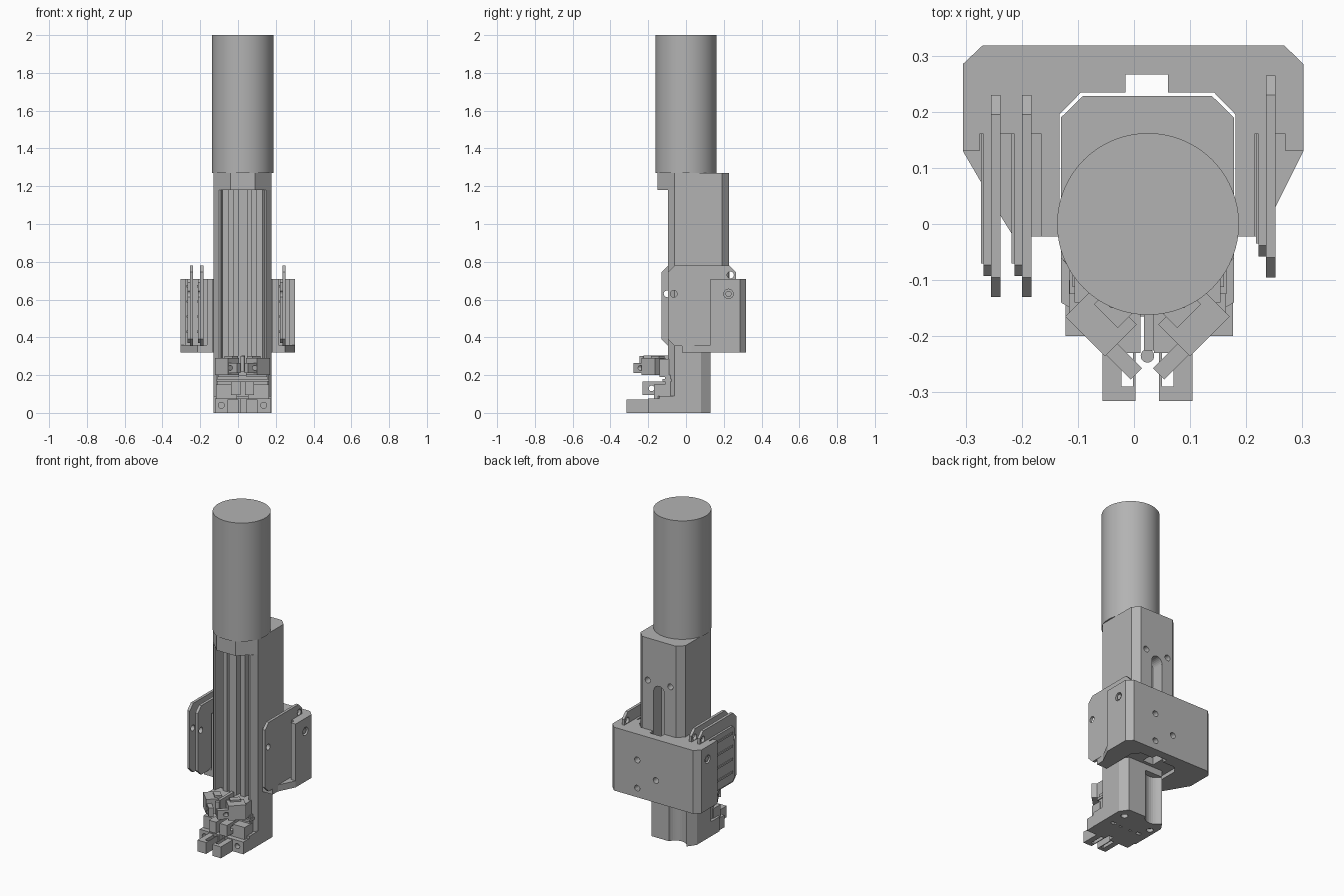
import bpy, bmesh, math
from mathutils import Matrix, Vector

cube = bpy.data.objects.get("Cube")
if cube:
    bpy.data.objects.remove(cube, do_unlink=True)

GREY = (0.45, 0.45, 0.45, 1)
mat = bpy.data.materials.new("plain grey")
mat.use_nodes = True
mat.diffuse_color = GREY
mat.node_tree.nodes["Principled BSDF"].inputs["Base Color"].default_value = GREY

CX = 0.024  # centre line of the column


def finish(name, bm):
    bmesh.ops.recalc_face_normals(bm, faces=bm.faces)
    me = bpy.data.meshes.new(name)
    bm.to_mesh(me)
    bm.free()
    ob = bpy.data.objects.new(name, me)
    bpy.context.collection.objects.link(ob)
    me.materials.append(mat)
    return ob


def prism(name, pts, lo, hi, axis="z"):
    """Extrude an outline: (x, y) along z, or (y, z) along x."""
    bm = bmesh.new()
    place = (lambda a, b: (a, b, lo)) if axis == "z" else (lambda a, b: (lo, a, b))
    face = bm.faces.new([bm.verts.new(place(*p)) for p in pts])
    moved = bmesh.ops.extrude_face_region(bm, geom=[face])["geom"]
    step = Vector((0, 0, hi - lo)) if axis == "z" else Vector((hi - lo, 0, 0))
    bmesh.ops.translate(bm, vec=step, verts=[v for v in moved if isinstance(v, bmesh.types.BMVert)])
    return finish(name, bm)


def box(name, x, y, z, turn=0):
    bm = bmesh.new()
    bmesh.ops.create_cube(bm, size=1)
    size = [b - a for a, b in (x, y, z)]
    mid = [(a + b) / 2 for a, b in (x, y, z)]
    bm.transform(Matrix.Translation(mid) @ Matrix.Rotation(math.radians(turn), 4, "Z")
                 @ Matrix.Diagonal((*size, 1)))
    return finish(name, bm)


def rod(name, centre, r, length, axis="z", sides=24):
    bm = bmesh.new()
    bmesh.ops.create_cone(bm, cap_ends=True, segments=sides, radius1=r, radius2=r, depth=length)
    rot = {"z": Matrix(), "x": Matrix.Rotation(math.pi / 2, 4, "Y"),
           "y": Matrix.Rotation(math.pi / 2, 4, "X")}[axis]
    bm.transform(Matrix.Translation(centre) @ rot)
    return finish(name, bm)


def cut(ob, *cutters):
    bpy.context.view_layer.objects.active = ob
    for c in cutters:
        m = ob.modifiers.new("cut", "BOOLEAN")
        m.operation, m.solver, m.object = "DIFFERENCE", "EXACT", c
        bpy.ops.object.modifier_apply(modifier=m.name)
        bpy.data.objects.remove(c, do_unlink=True)


def smooth(ob):
    bpy.ops.object.select_all(action="DESELECT")
    ob.select_set(True)
    bpy.context.view_layer.objects.active = ob
    bpy.ops.object.shade_smooth_by_angle(angle=math.radians(30))


def mirrored(half):
    """Complete a half outline given as offsets from the centre line."""
    return [(CX + x, y) for x, y in half] + [(CX - x, y) for x, y in reversed(half)]


# Motor cylinder
smooth(rod("motor_cylinder", (0.025, 0, 1.635), 0.162, 0.73, sides=96))

# Column with grooved front
column = prism("column", mirrored([
    (0.025, -0.085), (0.025, -0.04), (0.045, -0.04), (0.045, -0.075), (0.075, -0.075),
    (0.075, -0.03), (0.105, -0.03), (0.115, -0.095), (0.125, -0.095),
    (0.154, -0.06), (0.154, 0.19), (0.115, 0.228)]), 0.34, 1.18)
cut(column,
    box("slot", (CX - 0.037, CX + 0.037), (0.15, 0.3), (0.3, 0.955)),
    rod("slot_end", (CX, 0.225, 0.955), 0.0369, 0.15, "y"),
    *[rod("hole", (CX + s * 0.077, 0.23, 1.01), 0.018, 0.08, "y") for s in (-1, 1)])
prism("column_cap", mirrored([(0.065, -0.15), (0.154, -0.06), (0.154, 0.19), (0.115, 0.228)]),
      1.18, 1.27)

# Lower column with scooped back
lower = prism("lower_column", mirrored([
    (0.025, -0.085), (0.025, -0.04), (0.045, -0.04), (0.045, -0.075), (0.075, -0.075),
    (0.075, -0.03), (0.105, -0.03), (0.115, -0.095), (0.125, -0.095),
    (0.154, -0.06), (0.154, 0.08), (0.12, 0.13)]), 0, 0.34)
cut(lower, rod("scoop", (-0.035, 0.155, 0.14), 0.065, 0.32, sides=32),
    *[rod("bolt", (x, y, 0), 0.02, 0.04) for x, y in ((0.12, 0.06), (-0.09, 0.03))])

# Rear bracket: wings around the column
outer = [(0.302, 0.13), (0.302, 0.285), (0.268, 0.318),
         (-0.27, 0.318), (-0.305, 0.285), (-0.305, 0.13)]
inner = [(-0.133, -0.022), (-0.133, 0.195), (-0.095, 0.234), (-0.015, 0.234), (-0.015, 0.266),
         (0.061, 0.266), (0.061, 0.234), (0.143, 0.234), (0.181, 0.195), (0.181, -0.022)]
bracket = prism("bracket", [(0.215, -0.022), (0.215, 0.16), (0.27, 0.16), (0.27, 0.13)] + outer
                + [(-0.275, 0.13), (-0.275, 0.16), (-0.165, 0.16), (-0.165, -0.022)] + inner,
                0.36, 0.71)
cut(bracket,
    *[rod("hole", (x, 0.318, z), 0.018, 0.08, "y")
      for x, z in ((0.11, 0.55), (-0.017, 0.457), (0.11, 0.376))],
    *[rod("hole", (x, 0.225, 0.63), 0.025, 0.04, "x") for x in (-0.305, 0.302)])
for x in (-0.29, 0.287):
    rod("side_screw", (x, 0.225, 0.63), 0.016, 0.02, "x")
prism("bracket_floor", [(0.215, -0.022), (0.25, -0.022), (0.252, 0.03)] + outer
      + [(-0.235, 0.01), (-0.215, -0.022)] + inner, 0.32, 0.36)


# Side boards: a thin plate backed by a thicker, shorter carrier
def board(name, x, y, z, c):
    (a, b), (lo, hi) = y, z
    return prism(name, [(a + c, lo), (b - c, lo), (b, lo + c), (b, hi - c),
                        (b - c, hi), (a + c, hi), (a, hi - c), (a, lo + c)], *x, axis="x")


for name, x, front, back in (("outer_right", -0.255, -0.13, 0.23),
                             ("inner_right", -0.2, -0.13, 0.23),
                             ("left", 0.235, -0.095, 0.265)):
    plate = board(name + "_board", (x, x + 0.017), (front, back), (0.355, 0.78), 0.035)
    carrier = board(name + "_carrier", (x - 0.013, x), (front + 0.037, back - 0.025),
                    (0.37, 0.71), 0.02)
    for part in (plate, carrier):
        cut(part, *[rod("hole", (x, y, z), 0.018, 0.1, "x")
                    for y, z in ((front + 0.03, 0.63), (back - 0.03, 0.73))])
    for z in (0.43, 0.51, 0.59, 0.67):
        box(name + "_rib", (x - 0.018, x), (front + 0.06, back - 0.03), (z - 0.006, z + 0.006))

# Base foot
foot = box("foot", (-0.122, 0.176), (-0.2, -0.06), (0, 0.075))
cut(foot, *[rod("hole", (CX + s * 0.112, -0.2, 0.04), 0.016, 0.06, "y") for s in (-1, 1)],
    box("gap", (0.012, 0.044), (-0.21, -0.165), (-0.1, 0.2)))
prism("foot_step", mirrored([(0.142, -0.147), (0.154, -0.14), (0.154, -0.05)]), 0, 0.09)
box("neck", (-0.11, 0.16), (-0.112, -0.05), (0.09, 0.2))
box("neck_ledge", (-0.115, 0.165), (-0.125, -0.05), (0.165, 0.18))

for s, side in ((-1, "right"), (1, "left")):
    def span(a, b):
        return tuple(sorted((CX + s * a, CX + s * b)))

    def tilted(name, cx, cy, w, d, z):
        c = CX + s * cx
        return box(side + name, (c - w / 2, c + w / 2), (cy - d / 2, cy + d / 2), z, s * 45)

    # Foot finger with slot
    finger = box(side + "_finger", span(0.021, 0.08), (-0.315, -0.19), (0, 0.07))
    cut(finger, box("slot", span(0.026, 0.046), (-0.29, -0.2), (-0.1, 0.2)))
    # Middle clamp block
    clamp = box(side + "_clamp", span(0.012, 0.062), (-0.23, -0.1), (0.095, 0.165))
    cut(clamp, rod("hole", (CX + s * 0.03, -0.182, 0.13), 0.015, 0.2, "x"))
    box(side + "_clamp_rest", span(0.03, 0.14), (-0.17, -0.1), (0.07, 0.15))
    # Tilted jaw, gripping tip and screw
    jaw = tilted("_jaw", 0.083, -0.172, 0.1, 0.08, (0.2, 0.29))
    tip = tilted("_jaw_tip", 0.05, -0.237, 0.085, 0.028, (0.21, 0.265))
    cut(tip, rod("hole", (CX + s * 0.066, -0.23, 0.238), 0.013, 0.1, "y"))
    tilted("_jaw_top", 0.06, -0.15, 0.06, 0.04, (0.28, 0.3))
    box(side + "_jaw_mount", span(0.02, 0.13), (-0.14, -0.05), (0.19, 0.285))

# Centre pin between the jaws
box("centre_pin", (0.018, 0.036), (-0.225, -0.09), (0.23, 0.305))
rod("pin_tip", (CX, -0.235, 0.26), 0.012, 0.08)
